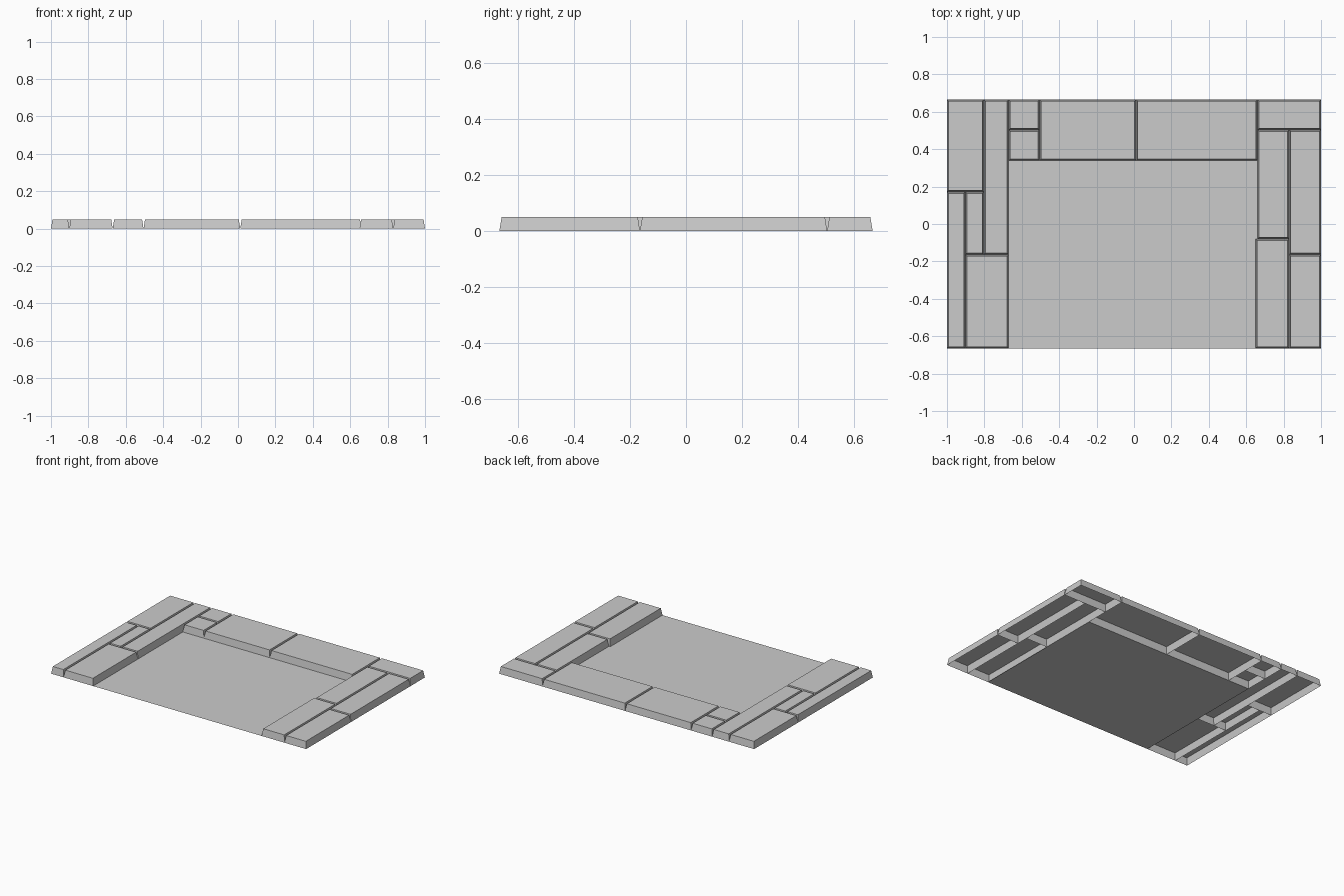
import bpy
import bmesh

cube = bpy.data.objects.get("Cube")
if cube:
    bpy.data.objects.remove(cube, do_unlink=True)

HEIGHT = 0.05
TAPER = 0.008

stone = bpy.data.materials.new("grey stone")
stone.use_nodes = True
GREY = (0.6, 0.6, 0.6, 1)
stone.diffuse_color = GREY
stone.node_tree.nodes["Principled BSDF"].inputs["Base Color"].default_value = GREY


def finish(name, bm):
    mesh = bpy.data.meshes.new(name)
    bm.to_mesh(mesh)
    bm.free()
    mesh.materials.append(stone)
    bpy.context.collection.objects.link(bpy.data.objects.new(name, mesh))


def rectangle(bm, x0, x1, y0, y1, z):
    return [bm.verts.new((x, y, z)) for x, y in ((x0, y0), (x1, y0), (x1, y1), (x0, y1))]


def slab(name, x0, x1, y0, y1):
    """Paving slab with sloping sides and an open underside."""
    bm = bmesh.new()
    low = rectangle(bm, x0, x1, y0, y1, 0)
    top = rectangle(bm, x0 + TAPER, x1 - TAPER, y0 + TAPER, y1 - TAPER, HEIGHT)
    bm.faces.new(top)
    for i in range(4):
        j = (i + 1) % 4
        bm.faces.new((low[i], low[j], top[j], top[i]))
    finish(name, bm)


# Shared seam positions
EDGE, BACK, FRONT = 1.0, 0.665, -0.665
INNER_R, INNER_L = -0.67, 0.66
SEAM_BACK, SEAM_MID, SEAM_FRONT = 0.503, 0.172, -0.164
LEDGE = 0.339

# Right wing
slab("right_back_outer_slab", -EDGE, -0.803, SEAM_MID, BACK)
slab("right_back_inner_slab", -0.803, INNER_R, SEAM_FRONT, BACK)
slab("right_front_outer_slab", -EDGE, -0.902, FRONT, SEAM_MID)
slab("right_middle_slab", -0.902, -0.803, SEAM_FRONT, SEAM_MID)
slab("right_front_inner_slab", -0.902, INNER_R, FRONT, SEAM_FRONT)

# Back row
slab("back_small_rear_slab", INNER_R, -0.505, SEAM_BACK, BACK)
slab("back_small_front_slab", INNER_R, -0.505, LEDGE, SEAM_BACK)
slab("back_middle_slab", -0.505, 0.012, LEDGE, BACK)
slab("back_left_slab", 0.012, INNER_L, LEDGE, BACK)

# Left wing
slab("left_corner_slab", INNER_L, EDGE, SEAM_BACK, BACK)
slab("left_back_inner_slab", INNER_L, 0.83, -0.08, SEAM_BACK)
slab("left_back_outer_slab", 0.83, EDGE, SEAM_FRONT, SEAM_BACK)
slab("left_front_inner_slab", 0.65, 0.83, FRONT, -0.08)
slab("left_front_outer_slab", 0.83, EDGE, FRONT, SEAM_FRONT)

# Flat sheet between the wings
floor = bmesh.new()
floor.faces.new(rectangle(floor, INNER_R, INNER_L, FRONT, LEDGE, 0))
finish("floor", floor)
